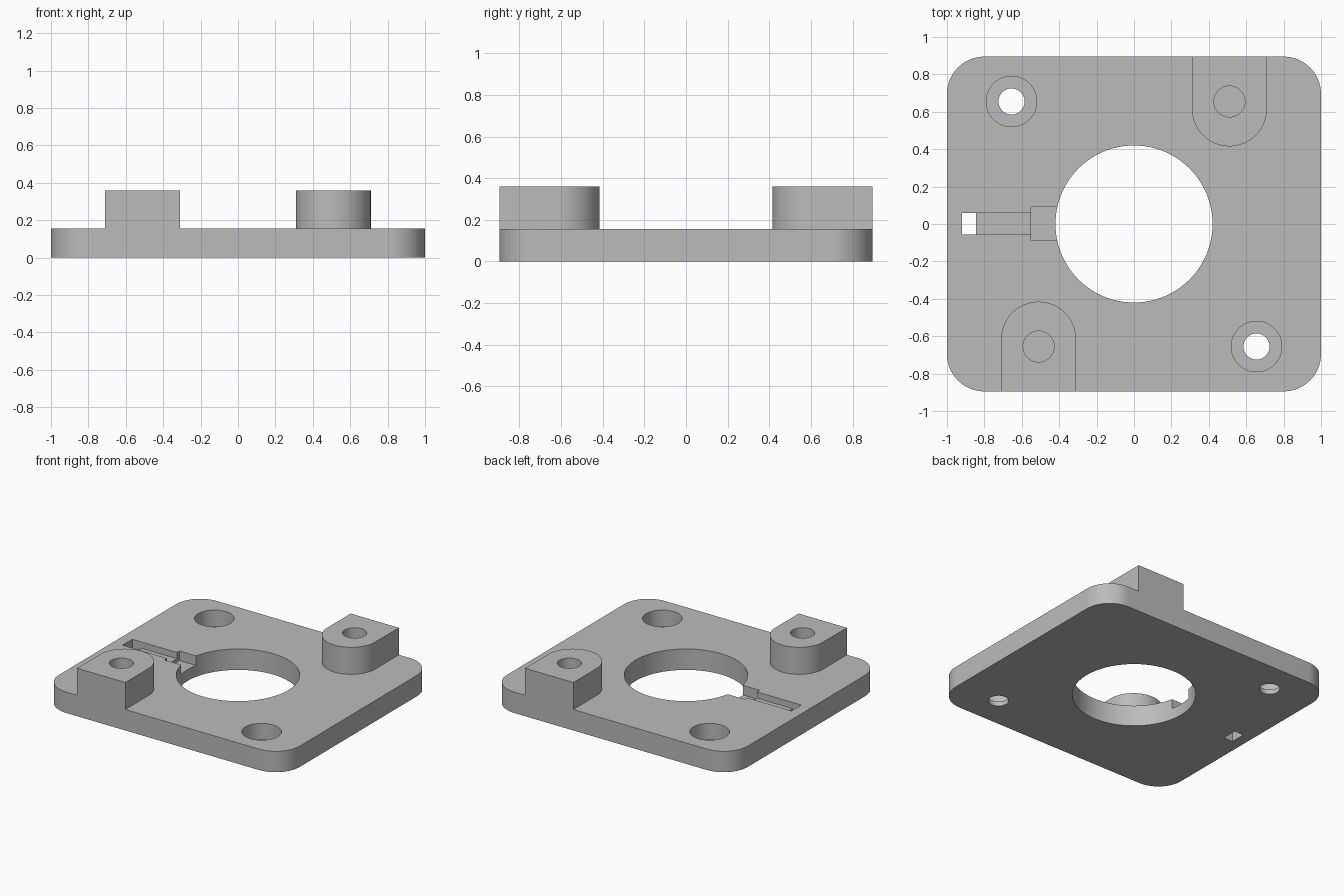
import bpy, bmesh, math

cube = bpy.data.objects.get("Cube")
if cube:
    bpy.data.objects.remove(cube, do_unlink=True)

HALF_X, HALF_Y = 1.0, 0.895
PLATE_TOP, BOSS_TOP = 0.157, 0.36
ABOVE = 0.5

grey = bpy.data.materials.new("plain_grey")
grey.use_nodes = True
colour = (0.5, 0.5, 0.5, 1)
grey.diffuse_color = colour
grey.node_tree.nodes["Principled BSDF"].inputs["Base Color"].default_value = colour


def arc(cx, cy, r, start, end, steps):
    angles = [math.radians(start + (end - start) * i / steps) for i in range(steps + 1)]
    return [(cx + r * math.cos(a), cy + r * math.sin(a)) for a in angles]


def circle(cx, cy, r, sides=64):
    return arc(cx, cy, r, 0, 360, sides)[:-1]


def rect(x0, x1, y0, y1):
    return [(x0, y0), (x1, y0), (x1, y1), (x0, y1)]


def prism(name, outline, z0, z1):
    """Extrude a counter-clockwise outline from z0 to z1."""
    bm = bmesh.new()
    base = bm.faces.new([bm.verts.new((x, y, z0)) for x, y in outline])
    top = bmesh.ops.extrude_face_region(bm, geom=[base])["geom"]
    verts = [v for v in top if isinstance(v, bmesh.types.BMVert)]
    bmesh.ops.translate(bm, verts=verts, vec=(0, 0, z1 - z0))
    bmesh.ops.recalc_face_normals(bm, faces=bm.faces)
    mesh = bpy.data.meshes.new(name)
    bm.to_mesh(mesh)
    bm.free()
    mesh.materials.append(grey)
    obj = bpy.data.objects.new(name, mesh)
    bpy.context.collection.objects.link(obj)
    return obj


def combine(target, tool, operation):
    """Apply a boolean and discard the tool."""
    mod = target.modifiers.new(operation.lower(), "BOOLEAN")
    mod.operation = operation
    mod.solver = "EXACT"
    mod.object = tool
    bpy.context.view_layer.objects.active = target
    bpy.ops.object.modifier_apply(modifier=mod.name)
    bpy.data.objects.remove(tool, do_unlink=True)


# Base plate with rounded corners
r = 0.2
outline = []
for i, (sx, sy) in enumerate([(1, 1), (-1, 1), (-1, -1), (1, -1)]):
    outline += arc(sx * (HALF_X - r), sy * (HALF_Y - r), r, 90 * i, 90 * i + 90, 16)
plate = prism("mounting_plate", outline, 0, PLATE_TOP)

# Round-nosed bosses, flush with the front and back edges
for s in (1, -1):
    nose = arc(0.51, 0.615, 0.2, 180, 360, 32)
    shape = nose + [(0.71, HALF_Y), (0.31, HALF_Y)]
    boss = prism("boss", [(s * x, s * y) for x, y in shape], 0.05, BOSS_TOP)
    combine(plate, boss, "UNION")

# Central bore
cuts = [(circle(0, 0, 0.42, 96), -0.1, ABOVE)]
# Blind boss holes and counterbored screw holes
for s in (1, -1):
    cuts += [(circle(s * 0.51, s * 0.655, 0.083, 48), PLATE_TOP, ABOVE),
             (circle(s * -0.655, s * 0.655, 0.135), 0.035, ABOVE),
             (circle(s * -0.655, s * 0.655, 0.07, 48), -0.1, ABOVE)]
# Side channel: wide recess, narrow slot, square through hole
cuts += [(rect(-0.55, -0.3, -0.087, 0.09), 0.085, ABOVE),
         (rect(-0.92, -0.5, -0.055, 0.06), 0.11, ABOVE),
         (rect(-0.92, -0.845, -0.055, 0.06), -0.1, ABOVE)]
for shape, z0, z1 in cuts:
    combine(plate, prism("cutter", shape, z0, z1), "DIFFERENCE")

# Smooth curved walls, crisp edges
bpy.ops.object.select_all(action="DESELECT")
plate.select_set(True)
bpy.context.view_layer.objects.active = plate
bpy.ops.object.shade_smooth_by_angle(angle=math.radians(30))
